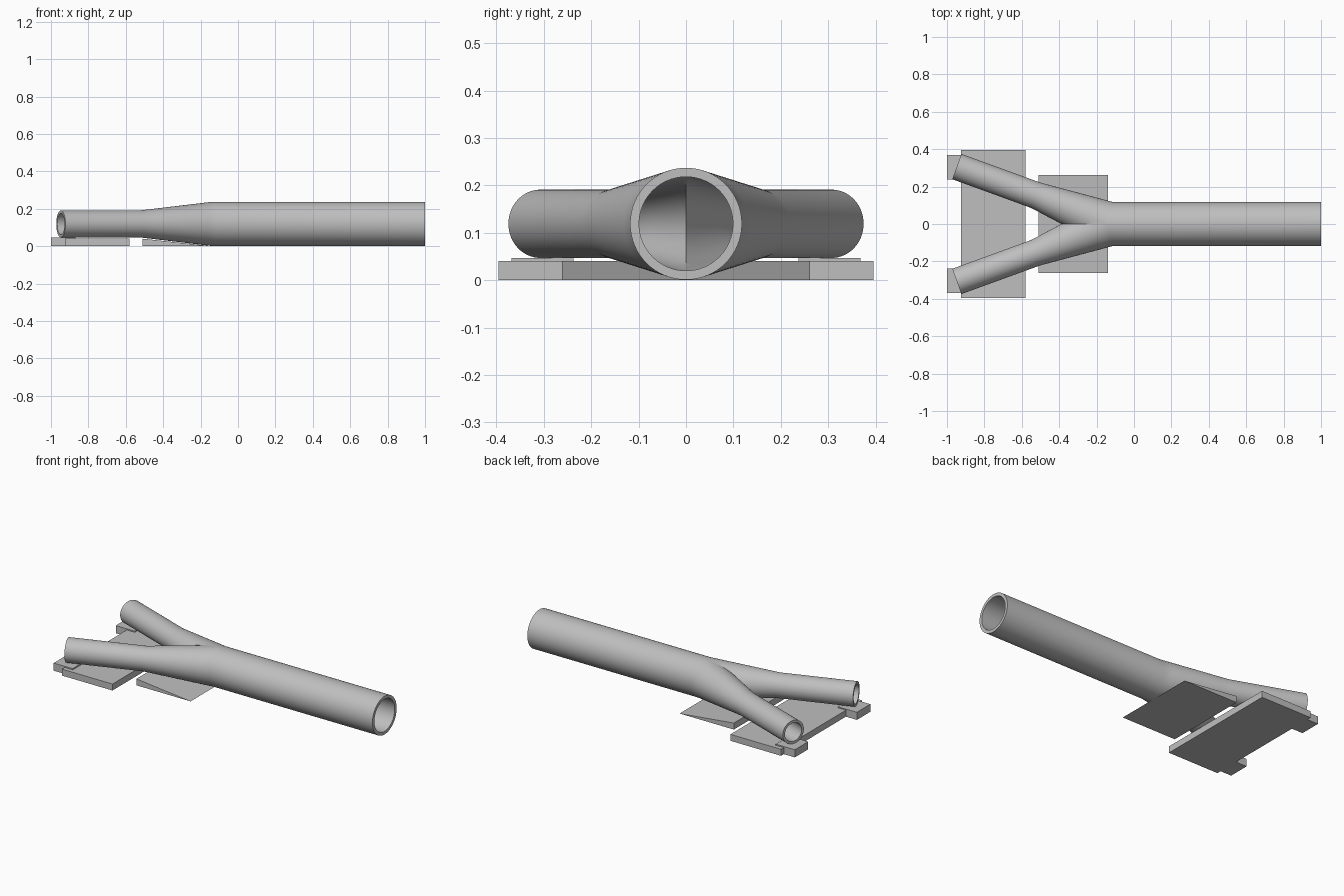
import bpy, bmesh, math
from mathutils import Vector

default_cube = bpy.data.objects.get("Cube")
if default_cube:
    bpy.data.objects.remove(default_cube, do_unlink=True)

grey = bpy.data.materials.new("plain grey")
grey.use_nodes = True
grey.diffuse_color = (0.52, 0.52, 0.52, 1)
grey.node_tree.nodes["Principled BSDF"].inputs["Base Color"].default_value = grey.diffuse_color

SIDES = 64
AXIS_Z = 0.119
ANGLE = math.radians(20)
ALONG = Vector((-math.cos(ANGLE), math.sin(ANGLE), 0))
ACROSS = Vector((math.sin(ANGLE), math.cos(ANGLE), 0))
TIP = Vector((-0.947, 0.307, AXIS_Z))
NECK = TIP - ALONG * 0.449


def make_object(name, bm):
    bmesh.ops.recalc_face_normals(bm, faces=bm.faces)
    mesh = bpy.data.meshes.new(name)
    bm.to_mesh(mesh)
    bm.free()
    mesh.materials.append(grey)
    obj = bpy.data.objects.new(name, mesh)
    bpy.context.collection.objects.link(obj)
    return obj


def circle(centre, across, radius):
    turns = [math.tau * i / SIDES for i in range(SIDES)]
    return [Vector(centre) + radius * (across * math.cos(t) + Vector((0, 0, math.sin(t))))
            for t in turns]


def shell(main_radius, branch_radius):
    """Rings from the open main end, through the taper, to the branch tip."""
    mouth = circle((1, 0, AXIS_Z), Vector((0, 1, 0)), main_radius)
    mitre = circle((-0.14, 0, AXIS_Z), Vector((0.22, 1, 0)), main_radius)
    neck = circle(NECK, ACROSS, branch_radius)
    taper = [[a.lerp(b, s / 8) for a, b in zip(mitre, neck)] for s in range(9)]
    return [mouth] + taper + [circle(TIP, ACROSS, branch_radius)]


# Forked pipe: one hollow sweep, trimmed on the centre plane and mirrored
bm = bmesh.new()
rings = shell(0.118, 0.072) + shell(0.099, 0.057)[::-1]
rings = [[bm.verts.new(p) for p in ring] for ring in rings]
for k, ring in enumerate(rings):
    after = rings[(k + 1) % len(rings)]
    for i in range(SIDES):
        j = (i + 1) % SIDES
        bm.faces.new((ring[i], ring[j], after[j], after[i]))
bmesh.ops.recalc_face_normals(bm, faces=bm.faces)
bmesh.ops.bisect_plane(bm, geom=bm.verts[:] + bm.edges[:] + bm.faces[:], dist=1e-5,
                       plane_co=(0, 0, 0), plane_no=(0, 1, 0), clear_inner=True)
pipe = make_object("forked_pipe", bm)
mirror = pipe.modifiers.new("Mirror", "MIRROR")
mirror.use_axis = (False, True, False)
mirror.merge_threshold = 0.0005
bpy.context.view_layer.objects.active = pipe
pipe.select_set(True)
bpy.ops.object.modifier_apply(modifier=mirror.name)
bpy.ops.object.shade_smooth_by_angle(angle=math.radians(30))


def plate(name, x0, x1, y0, y1, height, wedge=False):
    bm = bmesh.new()
    profile = [(x0, 0), (x1, 0), (x0, height)] if wedge else [
        (x0, 0), (x1, 0), (x1, height), (x0, height)]
    face = bm.faces.new([bm.verts.new((x, y0, z)) for x, z in profile])
    out = bmesh.ops.extrude_face_region(bm, geom=[face])["geom"]
    bmesh.ops.translate(bm, vec=(0, y1 - y0, 0),
                        verts=[g for g in out if isinstance(g, bmesh.types.BMVert)])
    return make_object(name, bm)


# Supports beneath the branches and fork
plate("branch_base_plate", -0.925, -0.58, -0.395, 0.395, 0.04)
plate("fork_wedge", -0.51, -0.14, -0.262, 0.262, 0.04, wedge=True)
plate("left_end_block", -1, -0.87, 0.237, 0.368, 0.047)
plate("right_end_block", -1, -0.87, -0.368, -0.237, 0.047)
